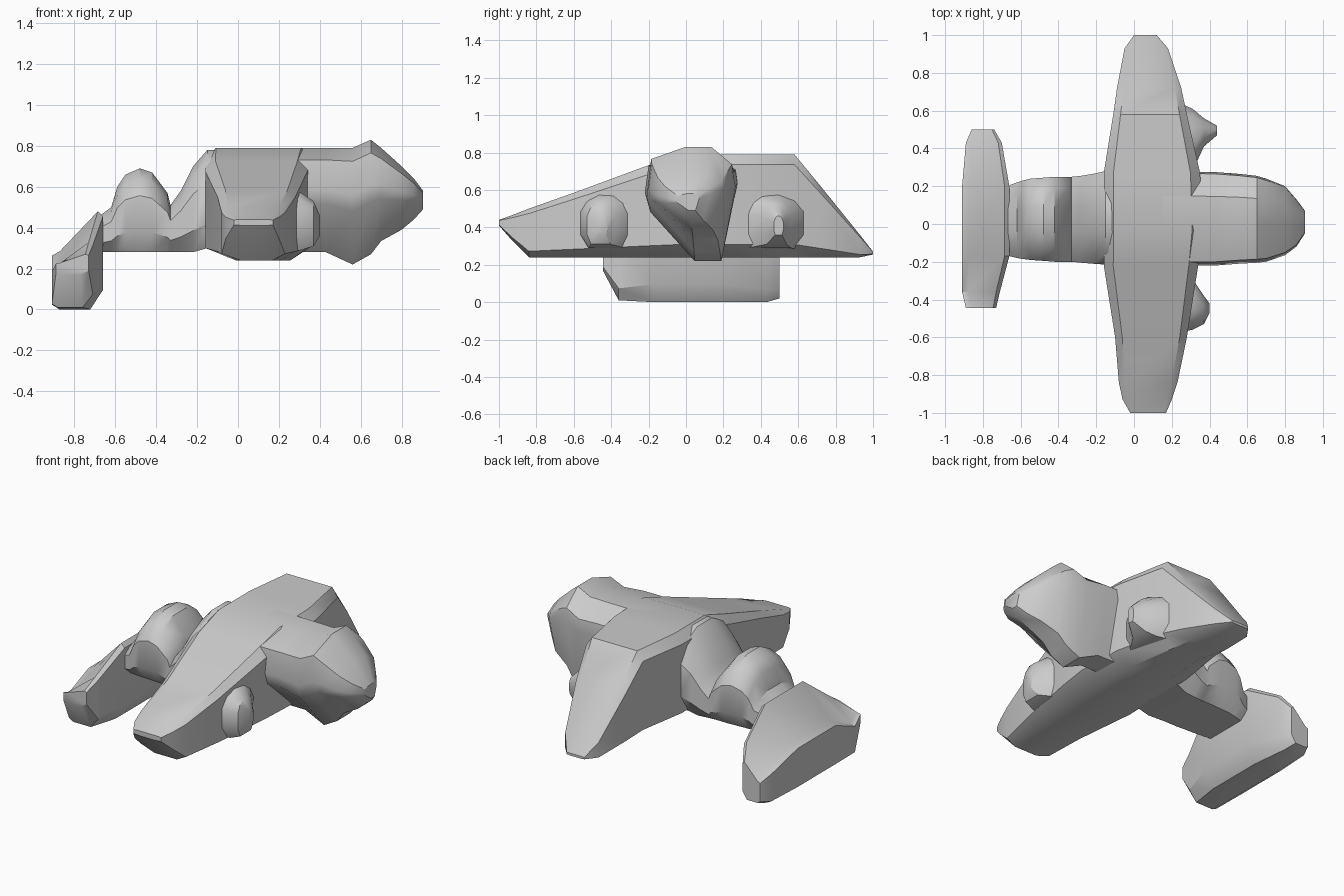
import bpy, bmesh


def loft(name, axis, template, stations):
    """Skin a normalised section through stations (pos, u0, u1, z0, z1)."""
    bm = bmesh.new()
    rings = []
    for p, u0, u1, z0, z1 in stations:
        ring = []
        for a, b in template:
            u = (u0 + u1) / 2 + a * (u1 - u0) / 2
            z = (z0 + z1) / 2 + b * (z1 - z0) / 2
            ring.append(bm.verts.new((p, u, z) if axis == 'x' else (u, p, z)))
        rings.append(ring)
    n = len(template)
    for r, s in zip(rings, rings[1:]):
        for i in range(n):
            j = (i + 1) % n
            bm.faces.new((r[i], r[j], s[j], s[i]))
    bm.faces.new(rings[0])
    bm.faces.new(rings[-1])
    bmesh.ops.recalc_face_normals(bm, faces=bm.faces)
    me = bpy.data.meshes.new(name)
    bm.to_mesh(me)
    bm.free()
    ob = bpy.data.objects.new(name, me)
    bpy.context.collection.objects.link(ob)
    bpy.ops.object.select_all(action='DESELECT')
    ob.select_set(True)
    bpy.context.view_layer.objects.active = ob
    bpy.ops.object.shade_smooth_by_angle(angle=0.6)
    return ob


# lopsided nose section (y, z), slab section for wing, round section for tail
NOSE = [(-.92, .77), (-.12, 1), (.48, 1), (.96, .67), (1, .4),
        (.68, -1), (.08, -1), (-.92, -.08), (-1, .2)]
SLAB = [(-1, .8), (-.8, 1), (.8, 1), (1, .8), (1, -.75),
        (.6, -1), (-.4, -1), (-1, -.75)]
ROUND = [(-1, .35), (-.75, .75), (-.3, 1), (.3, 1), (.75, .75), (1, .35),
         (1, -.5), (.7, -1), (-.7, -1), (-1, -.5)]
FIN = [(-1, -.9), (-1, .1), (-.7, .18), (.8, 1), (1, .9),
       (1, -.6), (.5, -1), (-.7, -1)]

# nose
loft("nose", 'x', NOSE, [
    (.15, -.22, .28, .28, .79), (.43, -.22, .275, .28, .79),
    (.56, -.21, .265, .22, .79), (.65, -.205, .255, .27, .83),
    (.70, -.20, .24, .335, .79), (.80, -.165, .20, .39, .70),
    (.86, -.12, .13, .44, .64), (.905, -.05, .07, .49, .58)])

# main wing
loft("wing", 'y', SLAB, [
    (-1, -.02, .17, .41, .44), (-.93, -.06, .20, .33, .465),
    (-.84, -.08, .23, .24, .50), (-.6, -.10, .28, .24, .585),
    (-.22, -.16, .34, .24, .725), (-.03, -.16, .36, .24, .79),
    (.27, -.16, .35, .24, .79), (.58, -.11, .28, .24, .79),
    (.72, -.09, .25, .24, .62), (.93, -.05, .18, .24, .36),
    (1, 0, .12, .255, .27)])

# rear body with raised hump
loft("rear_body", 'x', ROUND, [
    (-.70, -.16, .19, .28, .44), (-.62, -.18, .22, .28, .50),
    (-.59, -.185, .23, .28, .60), (-.55, -.19, .24, .28, .66),
    (-.48, -.195, .245, .28, .69), (-.42, -.20, .25, .28, .67),
    (-.345, -.20, .25, .28, .57), (-.33, -.20, .25, .28, .51),
    (-.28, -.205, .255, .28, .58), (-.22, -.21, .265, .28, .70),
    (-.15, -.215, .28, .30, .78), (0, -.215, .28, .30, .78)])

# tailplane
loft("tailplane", 'y', FIN, [
    (-.445, -.89, -.73, .17, .27), (-.36, -.91, -.71, .01, .33),
    (-.17, -.91, -.66, 0, .48), (.2, -.91, -.66, 0, .48),
    (.43, -.89, -.70, 0, .34), (.5, -.86, -.74, .02, .25)])

# engine pods on the front edge of the wing
for name, y0, y1, tip_y, tip_x in (("engine_left", .26, .66, .50, .44),
                                   ("engine_right", -.58, -.24, -.44, .40)):
    loft(name, 'x', ROUND, [
        (.20, y0, y1, .28, .60), (.31, y0 + .02, y1 - .05, .29, .57),
        (.37, tip_y - .09, tip_y + .06, .31, .53),
        (tip_x, tip_y - .03, tip_y + .02, .36, .46)])
